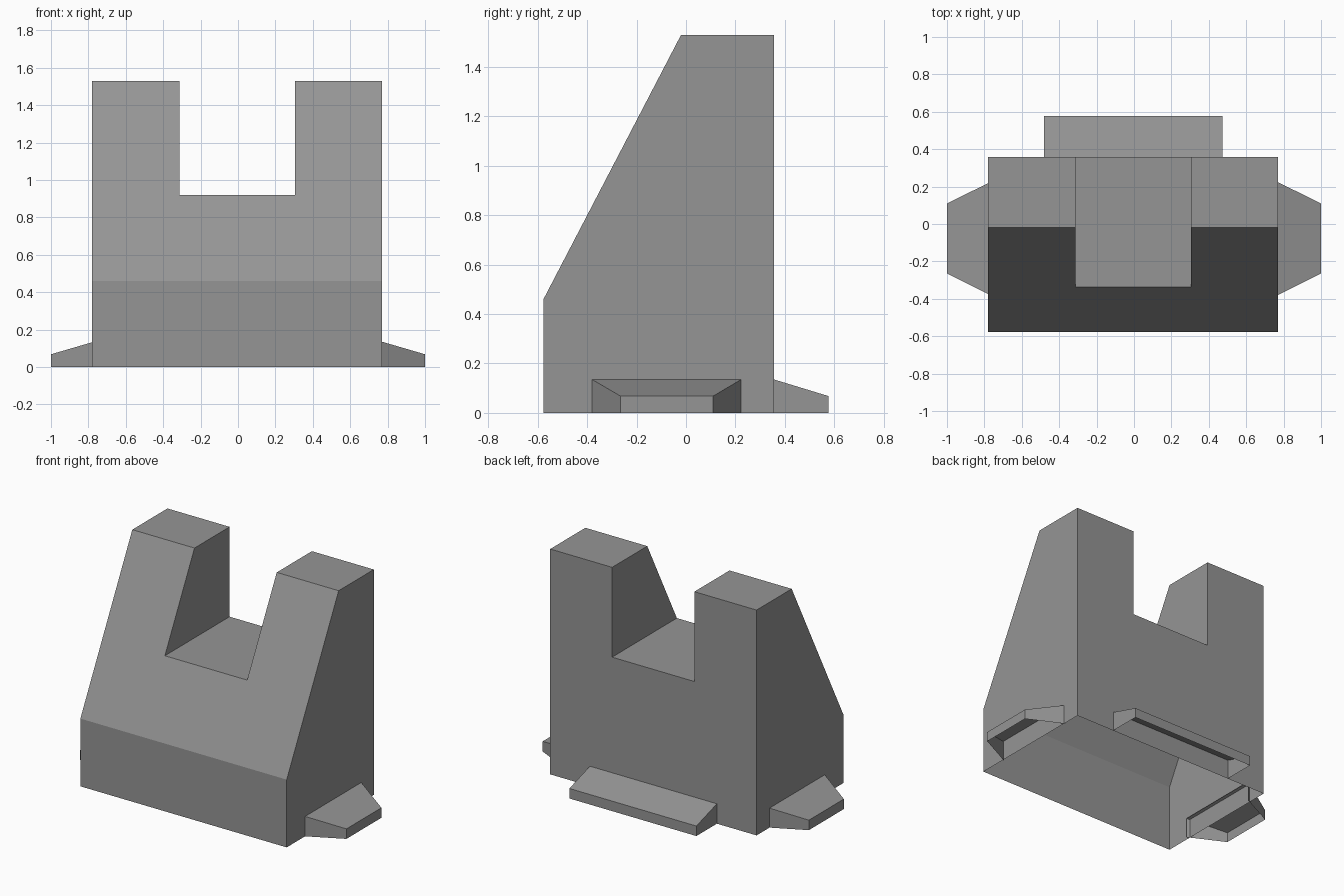
import bpy
import bmesh
from mathutils import Vector

cube = bpy.data.objects.get("Cube")
if cube:
    bpy.data.objects.remove(cube, do_unlink=True)

grey = bpy.data.materials.new("plain grey")
grey.use_nodes = True
colour = (0.3, 0.3, 0.3, 1)
grey.diffuse_color = colour
grey.node_tree.nodes["Principled BSDF"].inputs["Base Color"].default_value = colour


def finish(bm, name, open_normals):
    """Orient the closed solid, then remove faces to leave an open shell."""
    bmesh.ops.recalc_face_normals(bm, faces=bm.faces[:])
    doomed = [f for f in bm.faces
              if any(f.normal.dot(Vector(n)) > 0.99 for n in open_normals)]
    bmesh.ops.delete(bm, geom=doomed, context='FACES')
    mesh = bpy.data.meshes.new(name)
    bm.to_mesh(mesh)
    bm.free()
    mesh.materials.append(grey)
    obj = bpy.data.objects.new(name, mesh)
    bpy.context.collection.objects.link(obj)
    return obj


# Body: U-shaped outline pushed from back to front, then cut by the front slope
LEFT, RIGHT, FRONT, BACK, TOP = 0.77, -0.78, -0.577, 0.357, 1.53
NOTCH_L, NOTCH_R, NOTCH_Z = 0.305, -0.313, 0.92
KNEE_Z, CREST_Y = 0.46, -0.02
outline = [(RIGHT, 0), (LEFT, 0), (LEFT, TOP), (NOTCH_L, TOP), (NOTCH_L, NOTCH_Z),
           (NOTCH_R, NOTCH_Z), (NOTCH_R, TOP), (RIGHT, TOP)]
bm = bmesh.new()
base = bm.faces.new([bm.verts.new((x, BACK, z)) for x, z in outline])
out = bmesh.ops.extrude_face_region(bm, geom=[base], use_keep_orig=True)
bmesh.ops.translate(bm, vec=(0, FRONT - BACK, 0),
                    verts=[v for v in out["geom"] if isinstance(v, bmesh.types.BMVert)])
cut = bmesh.ops.bisect_plane(
    bm, geom=bm.verts[:] + bm.edges[:] + bm.faces[:],
    plane_co=(0, FRONT, KNEE_Z), plane_no=(0, KNEE_Z - TOP, CREST_Y - FRONT),
    clear_outer=True)
rim = [e for e in cut["geom_cut"] if isinstance(e, bmesh.types.BMEdge)]
bmesh.ops.edgeloop_fill(bm, edges=rim)
finish(bm, "body", [(0, 0, -1)])


def flange(name, place, inner, outer, inner_span, outer_span, inner_top, open_dir):
    """Sloping foot; place(out, along, z) maps it onto one side of the body."""
    bm = bmesh.new()
    rings = []
    for out, (a, b), top in ((inner, inner_span, inner_top), (outer, outer_span, 0.068)):
        corners = ((a, 0), (b, 0), (b, top), (a, top))
        rings.append([bm.verts.new(place(out, s, z)) for s, z in corners])
    bm.faces.new(rings[0])
    bm.faces.new(rings[1])
    for i in range(4):
        j = (i + 1) % 4
        bm.faces.new((rings[0][i], rings[0][j], rings[1][j], rings[1][i]))
    finish(bm, name, [(0, 0, -1), open_dir])


# Tapered feet on both sides and a straight one at the back
for name, side in (("left_foot", 1), ("right_foot", -1)):
    flange(name, lambda o, s, z, k=side: (k * o, s, z), 0.76, 1.0,
           (-0.385, 0.228), (-0.265, 0.11), 0.138, (-side, 0, 0))
flange("back_foot", lambda o, s, z: (s, o, z), BACK, 0.577,
       (-0.482, 0.472), (-0.482, 0.472), 0.135, (0, -1, 0))
